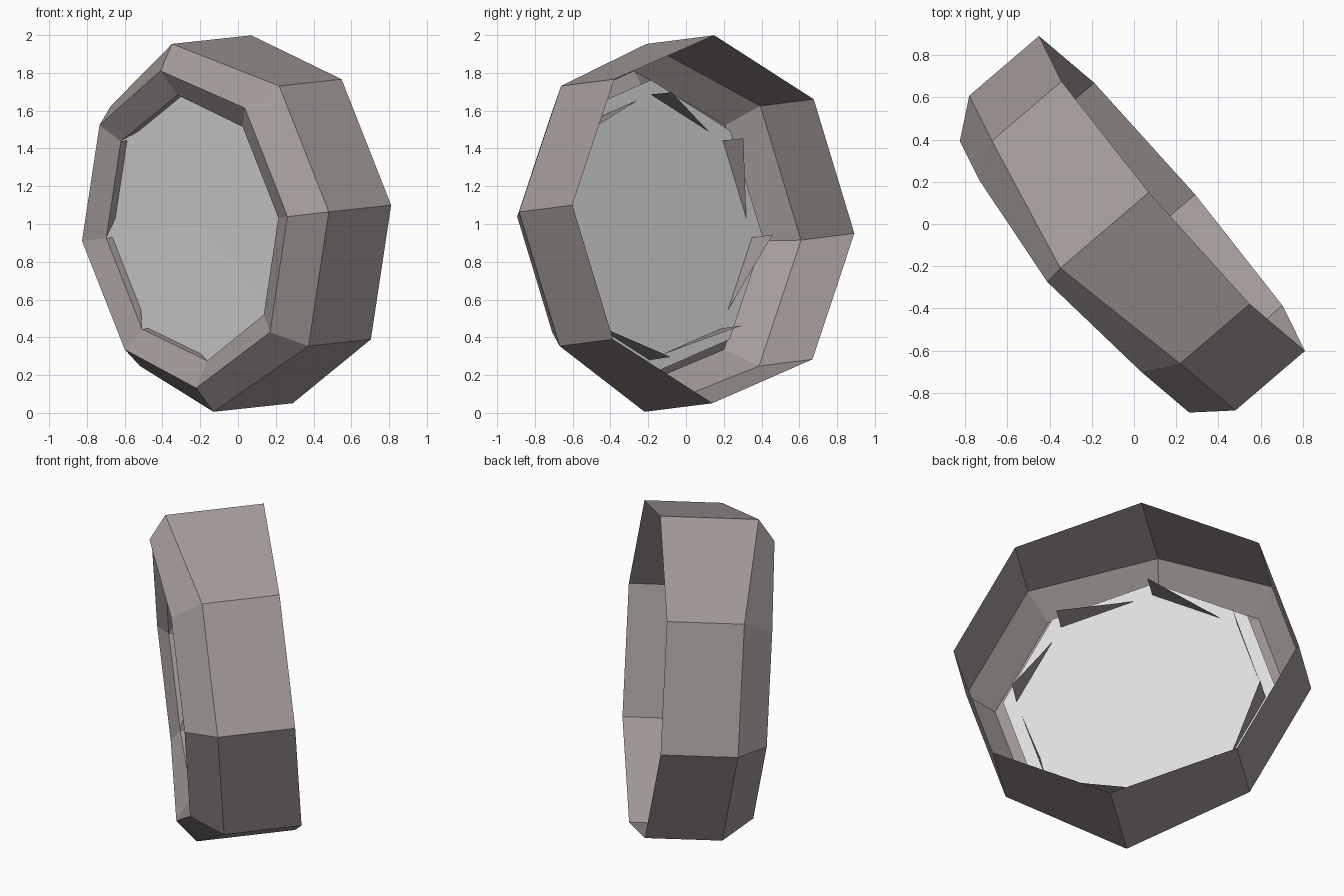
import bpy, math
from mathutils import Vector

if "Cube" in bpy.data.objects:
    bpy.data.objects.remove(bpy.data.objects["Cube"])

# Tilted frame of the window: a back centre, axis pointing back, two in-plane directions
CENTER = Vector((0.18, 0.145, 1.025))
AXIS = Vector((0.757, 0.648, 0.082)).normalized()
UP = Vector((-0.112, 0.005, 0.994))
UP = (UP - AXIS * UP.dot(AXIS)).normalized()
SIDE = UP.cross(AXIS).normalized()
if SIDE.x < 0:
    SIDE = -SIDE
N = 8


def material(name, rgb):
    m = bpy.data.materials.new(name)
    m.diffuse_color = (*rgb, 1)
    m.use_nodes = True
    m.node_tree.nodes["Principled BSDF"].inputs["Base Color"].default_value = m.diffuse_color
    return m


def point(k, radius, depth):
    a = 2 * math.pi * k / N
    return CENTER + (UP * math.cos(a) + SIDE * math.sin(a)) * radius - AXIS * depth


def ring(radius, depth, extra=0.0):
    # the top and bottom corners reach further forward by 'extra'
    return [point(k, radius, depth + (extra if k % 4 == 0 else 0)) for k in range(N)]


def build(name, verts, faces, mat):
    me = bpy.data.meshes.new(name)
    me.from_pydata([tuple(v) for v in verts], [], faces)
    me.materials.append(mat)
    me.update()
    ob = bpy.data.objects.new(name, me)
    bpy.context.collection.objects.link(ob)
    return ob


stone = material("warm grey stone", (0.37, 0.33, 0.32))
pane = material("pale grey glass", (0.72, 0.72, 0.72))

# Frame: back edge, front edge, bevelled lip, inner lip, as a single-walled shell
rings = [ring(0.98, 0), ring(0.98, 0.436, 0.118), ring(0.845, 0.61, 0.045), ring(0.708, 0.557)]
verts = [v for r in rings for v in r]
faces = []
for i in range(len(rings) - 1):
    for k in range(N):
        j = (k + 1) % N
        faces.append((i * N + k, i * N + j, (i + 1) * N + j, (i + 1) * N + k))

# Triangular fins that run back from the inner lip through the pane
lip = 3 * N
for k in range(N):
    verts.append(point(k, 0.705, 0.345))
    faces.append((lip + k, lip + N + k, lip + (k - 1) % N))
build("window_frame", verts, faces, stone)

# Glass: flat eight-sided pane just behind the lip
glass = ring(0.785, 0.515) + [CENTER - AXIS * 0.51]
build("glass_pane", glass, [(k, (k + 1) % N, N) for k in range(N)], pane)
